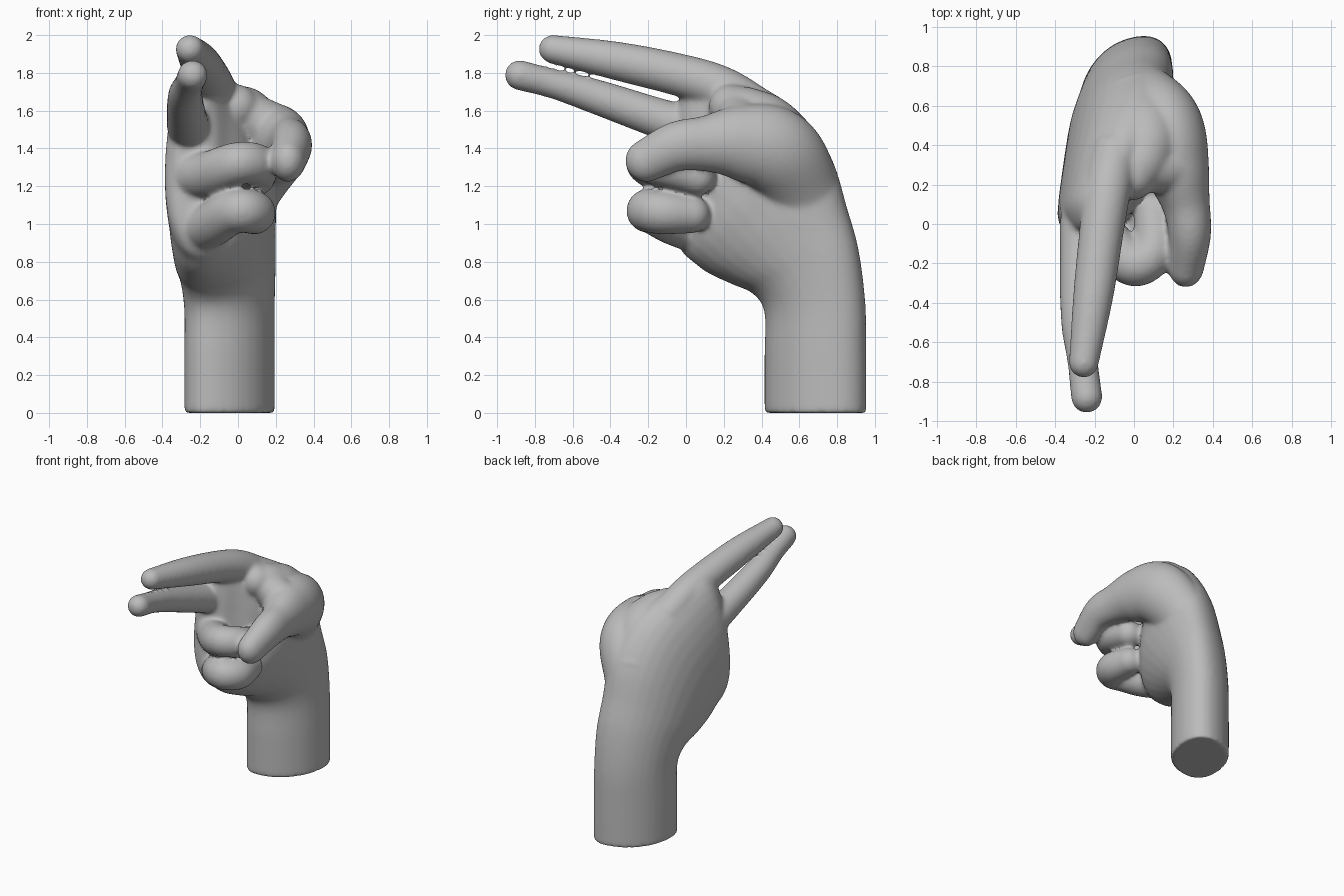
import bpy, bmesh, math
from mathutils import Vector

cube = bpy.data.objects.get("Cube")
if cube:
    bpy.data.objects.remove(cube, do_unlink=True)

SIDES = 32


def spline(points, steps=8):
    """Catmull-Rom through tuples of any length."""
    pts = [Vector(p) for p in points]
    ext = [pts[0] * 2 - pts[1]] + pts + [pts[-1] * 2 - pts[-2]]
    out = []
    for a, b, c, d in zip(ext, ext[1:], ext[2:], ext[3:]):
        for i in range(steps):
            t = i / steps
            out.append(b + (c - a) * (t / 2)
                       + (a * 2 - b * 5 + c * 4 - d) * (t * t / 2)
                       + (b * 3 - a - c * 3 + d) * (t ** 3 / 2))
    return out + [pts[-1]]


def loft(bm, rings):
    """Skin a list of vertex rings and cap both ends."""
    loops = [[bm.verts.new(p) for p in ring] for ring in rings]
    faces = [bm.faces.new(loops[0][::-1]), bm.faces.new(loops[-1])]
    for low, high in zip(loops, loops[1:]):
        for i in range(len(low)):
            j = (i + 1) % len(low)
            faces.append(bm.faces.new((low[i], low[j], high[j], high[i])))
    bmesh.ops.recalc_face_normals(bm, faces=faces)


def finger(bm, points, flat=1.0):
    """Tapered tube with a round tip; points are x, y, z, radius."""
    path = [(Vector(p[:3]), p[3]) for p in spline(points)]
    tip, radius = path[-1]
    heading = (tip - path[-2][0]).normalized()
    for k in range(1, 7):
        a = k / 6 * math.radians(85)
        path.append((tip + heading * radius * math.sin(a), radius * math.cos(a)))
    rings, normal, last = [], None, None
    for i, (p, r) in enumerate(path):
        ahead, behind = path[min(i + 1, len(path) - 1)][0], path[max(i - 1, 0)][0]
        tangent = (ahead - behind).normalized()
        if normal is None:
            normal = tangent.orthogonal().normalized()
        else:
            normal = last.rotation_difference(tangent) @ normal
        last, side = tangent, tangent.cross(normal)
        ring = []
        for s in range(SIDES):
            a = math.tau * s / SIDES
            offset = (normal * math.cos(a) + side * math.sin(a)) * r
            offset.x *= flat
            ring.append(p + offset)
        rings.append(ring)
    loft(bm, rings)


def rounded(v, power=0.93):
    return math.copysign(abs(v) ** power, v)


bm = bmesh.new()

# Forearm and palm: back edge y z, front edge y z, x from, x to, skew
body = [
    (.955, 0, .415, 0, -.285, .195, .38),
    (.955, .3, .415, .3, -.285, .195, .38),
    (.95, .58, .415, .53, -.285, .195, .38),
    (.915, .86, .355, .63, -.305, .20, .4),
    (.855, 1.08, .245, .68, -.335, .20, .4),
    (.765, 1.36, .115, .74, -.355, .20, .4),
    (.58, 1.61, .035, .80, -.37, .17, .35),
    (.30, 1.78, -.02, .85, -.385, .05, .25),
    (.14, 1.84, -.05, .93, -.385, -.05, .2),
    (.03, 1.81, -.06, 1.02, -.35, -.11, .2),
    (-.03, 1.73, -.05, 1.15, -.32, -.16, .2),
]
rings = []
for by, bz, fy, fz, x0, x1, skew in spline(body):
    ring = []
    for s in range(SIDES):
        a = math.tau * s / SIDES
        u, w = rounded(math.cos(a)), rounded(math.sin(a + skew))
        ring.append(((x0 + x1) / 2 + w * (x1 - x0) / 2,
                     (by + fy) / 2 + u * (by - fy) / 2,
                     (bz + fz) / 2 + u * (bz - fz) / 2))
    rings.append(ring)
loft(bm, rings)

# Two straight fingers
finger(bm, [(-.09, .38, 1.60, .12), (-.13, .2, 1.71, .12), (-.16, 0, 1.78, .114),
            (-.205, -.35, 1.86, .103), (-.255, -.705, 1.926, .076)])
finger(bm, [(-.21, .28, 1.43, .12), (-.255, .05, 1.50, .117), (-.27, -.15, 1.562, .106),
            (-.28, -.48, 1.675, .092), (-.26, -.7, 1.741, .078), (-.24, -.88, 1.788, .08)])
# Two curled fingers
finger(bm, [(-.255, .17, 1.27, .12), (-.24, .05, 1.255, .125), (-.15, -.07, 1.265, .122),
            (-.06, -.165, 1.30, .118), (.02, -.205, 1.325, .112),
            (.1, -.13, 1.31, .11), (.10, .06, 1.25, .10)])
finger(bm, [(-.23, .16, .98, .12), (-.19, .04, .975, .12), (-.12, -.07, 1.01, .12),
            (-.04, -.165, 1.06, .118), (.03, -.20, 1.07, .115),
            (.085, -.12, 1.06, .115), (.07, .03, 1.05, .1)])
# Thumb with its mound running down into the wrist
finger(bm, [(-.02, .67, .95, .18), (.06, .60, 1.20, .21), (.165, .475, 1.385, .23),
            (.22, .28, 1.43, .20), (.265, .10, 1.425, .148),
            (.283, -.05, 1.41, .132), (.265, -.21, 1.335, .113)], flat=.82)
# Back of the hand filling towards the thumb, and the web
finger(bm, [(.02, .60, 1.25, .20), (.06, .45, 1.485, .18),
            (.04, .33, 1.575, .15), (-.01, .24, 1.62, .12)])
finger(bm, [(-.10, .25, 1.64, .11), (.05, .28, 1.575, .125), (.19, .29, 1.50, .14)])

mesh = bpy.data.meshes.new("hand")
bm.to_mesh(mesh)
bm.free()
hand = bpy.data.objects.new("hand", mesh)
bpy.context.collection.objects.link(hand)

# Fuse the parts into one soft skin
remesh = hand.modifiers.new("fuse", 'REMESH')
remesh.mode = 'VOXEL'
remesh.voxel_size = .0125
soften = hand.modifiers.new("soften", 'SMOOTH')
soften.factor = .5
soften.iterations = 16
depsgraph = bpy.context.evaluated_depsgraph_get()
skin = bpy.data.meshes.new_from_object(hand.evaluated_get(depsgraph))
hand.modifiers.clear()
hand.data = skin
bpy.data.meshes.remove(mesh)
skin.name = "hand"

# Plain grey skin
grey = bpy.data.materials.new("plain grey")
grey.use_nodes = True
colour = (.5, .5, .5, 1)
grey.diffuse_color = colour
grey.node_tree.nodes["Principled BSDF"].inputs["Base Color"].default_value = colour
skin.materials.clear()
skin.materials.append(grey)

bpy.ops.object.select_all(action='DESELECT')
hand.select_set(True)
bpy.context.view_layer.objects.active = hand
bpy.ops.object.shade_smooth_by_angle(angle=math.radians(45))
